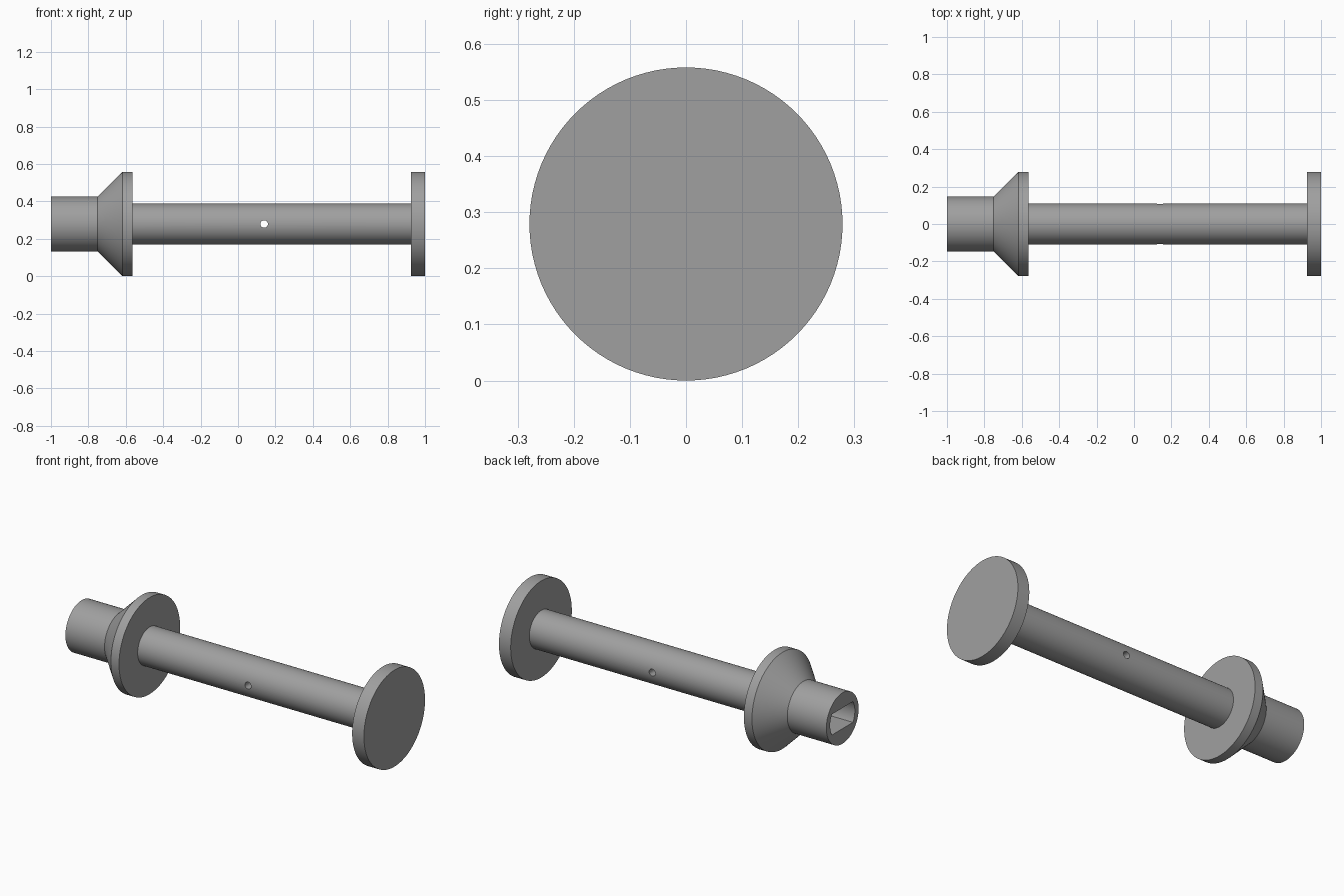
import bpy, bmesh, math
from mathutils import Vector

if "Cube" in bpy.data.objects:
    bpy.data.objects.remove(bpy.data.objects["Cube"])

AXIS_Z = 0.279
SEGMENTS = 96

grey = bpy.data.materials.new("plain_grey")
grey.diffuse_color = (0.35, 0.35, 0.35, 1)
grey.use_nodes = True
grey.node_tree.nodes["Principled BSDF"].inputs["Base Color"].default_value = grey.diffuse_color


def loft(name, rings):
    """Closed solid skinned through equal-length rings of points."""
    bm = bmesh.new()
    loops = [[bm.verts.new(p) for p in ring] for ring in rings]
    for a, b in zip(loops, loops[1:]):
        for i in range(len(a)):
            j = (i + 1) % len(a)
            bm.faces.new((a[i], a[j], b[j], b[i]))
    bm.faces.new(loops[0])
    bm.faces.new(loops[-1])
    bmesh.ops.recalc_face_normals(bm, faces=bm.faces)
    mesh = bpy.data.meshes.new(name)
    bm.to_mesh(mesh)
    bm.free()
    mesh.materials.append(grey)
    obj = bpy.data.objects.new(name, mesh)
    bpy.context.collection.objects.link(obj)
    return obj


def circle(x, r, n=SEGMENTS):
    return [Vector((x, r * math.cos(2 * math.pi * i / n),
                    AXIS_Z + r * math.sin(2 * math.pi * i / n))) for i in range(n)]


def double_d(x, r, flat, n=12):
    """Circle with flat top and bottom."""
    half = math.asin(flat / r)
    angles = [base - half + 2 * half * i / n
              for base in (0, math.pi) for i in range(n + 1)]
    return [Vector((x, r * math.cos(a), AXIS_Z + r * math.sin(a))) for a in angles]


def cut(target, cutter):
    mod = target.modifiers.new("cut", 'BOOLEAN')
    mod.operation = 'DIFFERENCE'
    mod.solver = 'EXACT'
    mod.object = cutter
    cutter.hide_render = True
    bpy.context.view_layer.objects.active = target
    bpy.ops.object.modifier_apply(modifier=mod.name)
    bpy.data.objects.remove(cutter)


# Turned body: hub, cone, inner flange, shaft, end disc
profile = [(-1, 0.147), (-0.75, 0.147), (-0.617, 0.279), (-0.565, 0.279),
           (-0.565, 0.109), (0.925, 0.109), (0.925, 0.279), (1, 0.279)]
spool = loft("spool_body", [circle(x, r) for x, r in profile])

# Keyed socket in the hub end
cut(spool, loft("socket_cutter", [double_d(x, 0.113, 0.06) for x in (-1.1, -0.75)]))

# Pin hole straight through the shaft
pin = [[Vector((0.14 + 0.02 * math.cos(2 * math.pi * i / 32), y,
                AXIS_Z + 0.02 * math.sin(2 * math.pi * i / 32))) for i in range(32)]
       for y in (-0.2, 0.2)]
cut(spool, loft("pin_hole_cutter", pin))

# Smooth round walls, sharp rims
bpy.ops.object.select_all(action='DESELECT')
spool.select_set(True)
bpy.context.view_layer.objects.active = spool
bpy.ops.object.shade_smooth_by_angle(angle=math.radians(30))
